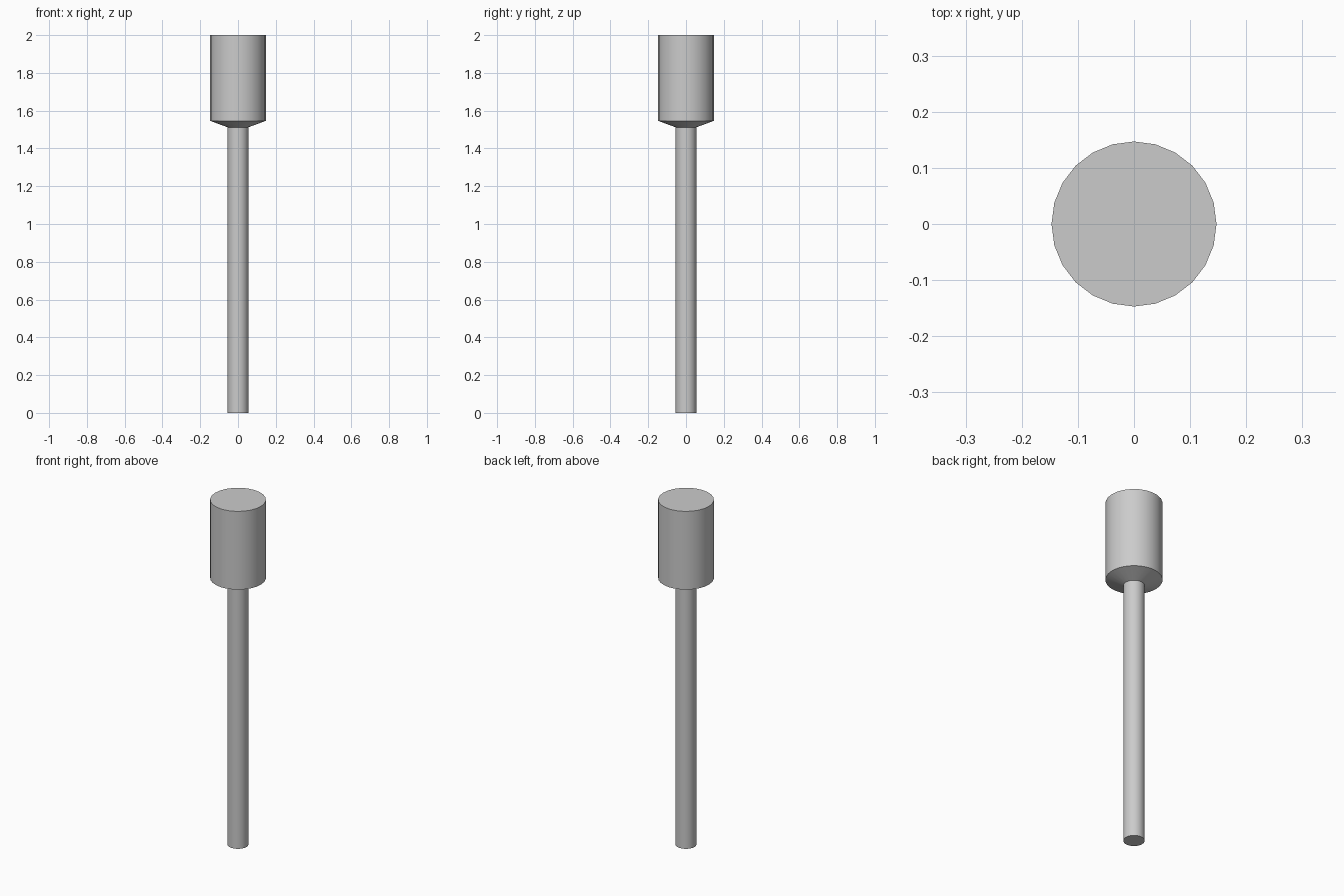
import bpy, bmesh
from math import radians, sin, cos, tau

if "Cube" in bpy.data.objects:
    bpy.data.objects.remove(bpy.data.objects["Cube"])

SIDES = 24


def lathe(name, profile):
    """Revolve (radius, z) points around z and cap both ends."""
    bm = bmesh.new()
    rings = [[bm.verts.new((r * cos(tau * i / SIDES), r * sin(tau * i / SIDES), z))
              for i in range(SIDES)] for r, z in profile]
    for a, b in zip(rings, rings[1:]):
        for i in range(SIDES):
            j = (i + 1) % SIDES
            bm.faces.new((a[i], a[j], b[j], b[i]))
    bm.faces.new(rings[0][::-1])
    bm.faces.new(rings[-1])
    mesh = bpy.data.meshes.new(name)
    bm.to_mesh(mesh)
    bm.free()
    obj = bpy.data.objects.new(name, mesh)
    bpy.context.collection.objects.link(obj)
    bpy.ops.object.select_all(action='DESELECT')
    obj.select_set(True)
    bpy.context.view_layer.objects.active = obj
    bpy.ops.object.shade_smooth_by_angle(angle=radians(30))
    return obj


# Thin shaft, short flared collar and wide cylindrical head in one surface
lathe("shaft_and_head", [(0.055, 0), (0.055, 1.512), (0.147, 1.546), (0.147, 2.0)])
